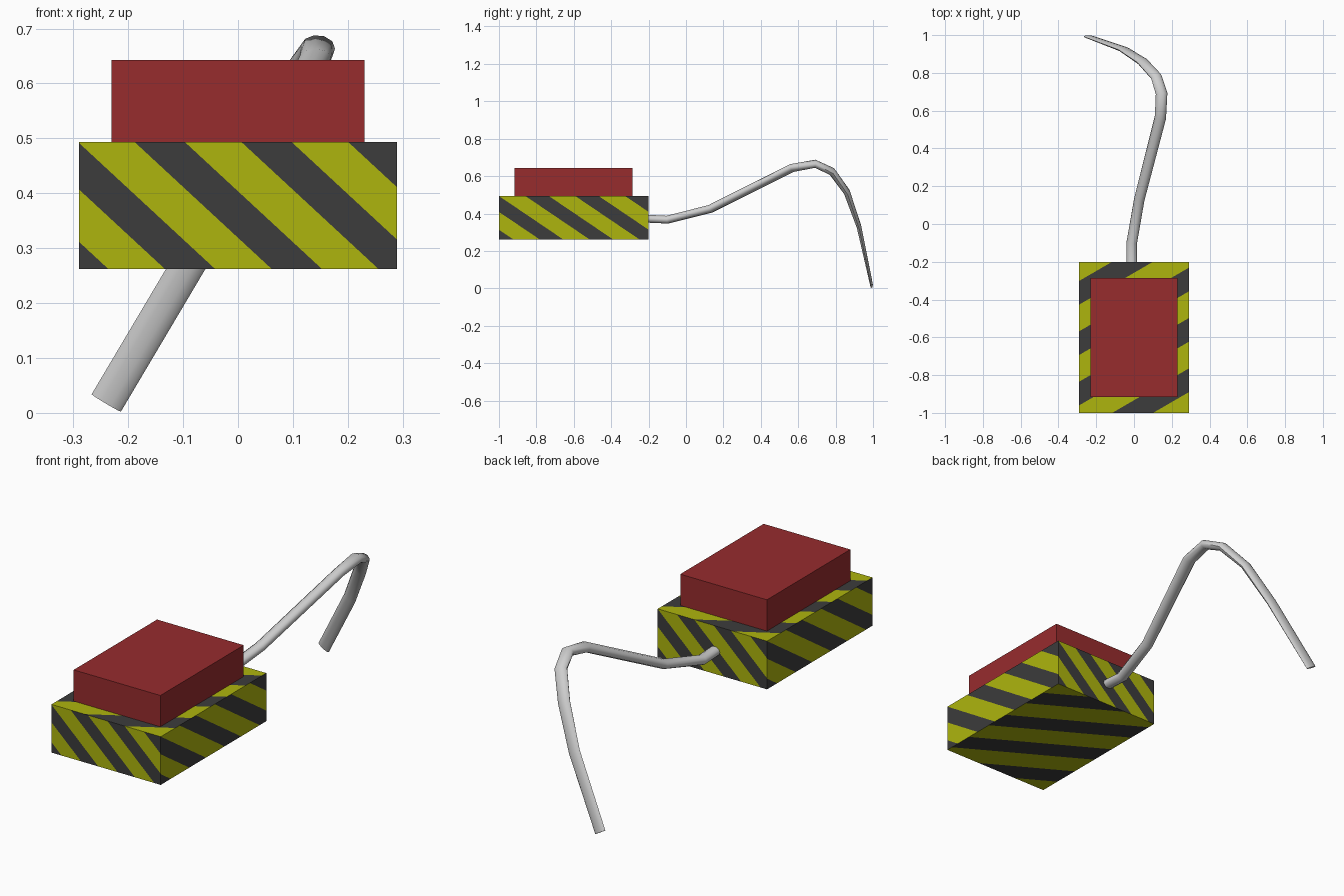
import bpy, bmesh, math
from mathutils import Vector

if "Cube" in bpy.data.objects:
    bpy.data.objects.remove(bpy.data.objects["Cube"])


def material(name, rgb):
    m = bpy.data.materials.new(name)
    m.diffuse_color = (*rgb, 1)
    m.use_nodes = True
    m.node_tree.nodes["Principled BSDF"].inputs["Base Color"].default_value = m.diffuse_color
    return m


yellow = material("warning yellow", (0.42, 0.46, 0.004))
dark = material("charcoal", (0.045, 0.045, 0.045))
red = material("dark red", (0.31, 0.025, 0.027))
grey = material("light grey", (0.62, 0.62, 0.62))


def finish(name, bm, mats):
    bmesh.ops.recalc_face_normals(bm, faces=bm.faces)
    me = bpy.data.meshes.new(name)
    bm.to_mesh(me)
    bm.free()
    for m in mats:
        me.materials.append(m)
    ob = bpy.data.objects.new(name, me)
    bpy.context.collection.objects.link(ob)
    return ob


def box(lo, hi):
    bm = bmesh.new()
    bmesh.ops.create_cube(bm, size=1)
    for v in bm.verts:
        v.co = Vector([l if c < 0 else h for c, l, h in zip(v.co, lo, hi)])
    return bm


# striped base: every face is cut along slanted lines, then bands are coloured
TOP = 0.493
bm = box((-0.29, -1, 0.262), (0.29, -0.2, TOP))
# face normal, stripe gradient, dark band start, period
stripes = [
    ((0, -1, 0), (1, 0, 1.08), -0.188 + TOP * 1.08, 0.1945),
    ((0, 1, 0), (-1, 0, 1.08), -0.188 + TOP * 1.08, 0.1945),
    ((1, 0, 0), (0, 1, 1.48), -0.858 + TOP * 1.48, 0.2667),
    ((-1, 0, 0), (0, -1, 1.48), 0.342 + TOP * 1.48, 0.2667),
    ((0, 0, 1), (0.58, -1, 0), 0.101 + 0.2 - 0.168, 0.2667),
    ((0, 0, -1), (0.58, 1, 0), 0.0, 0.2667),
]
for normal, grad, start, period in stripes:
    n, g = Vector(normal), Vector(grad)
    own = lambda: [f for f in bm.faces if f.normal.dot(n) > 0.9]
    bm.normal_update()
    vals = [v.co.dot(g) for f in own() for v in f.verts]
    k0 = math.floor((min(vals) - start) / period)
    k1 = math.ceil((max(vals) - start) / period)
    for k in range(k0, k1 + 1):
        for edge in (0, 0.47):
            c = start + (k + edge) * period
            fs = own()
            geom = fs + list({e for f in fs for e in f.edges}) + list({v for f in fs for v in f.verts})
            bmesh.ops.bisect_plane(bm, geom=geom, dist=1e-5, plane_co=g * (c / g.length_squared), plane_no=g)
            bm.normal_update()
    for f in own():
        t = (f.calc_center_median().dot(g) - start) / period
        f.material_index = 1 if t % 1 < 0.47 else 0
finish("striped_base", bm, [yellow, dark])

# red button block on top
finish("red_button", box((-0.23, -0.917, TOP), (0.23, -0.285, 0.643)), [red])

# drooping cable: x, y, z, half thickness, half width
path = [
    (-0.012, -0.20, 0.372, 0.022, 0.028), (-0.012, -0.10, 0.367, 0.022, 0.028),
    (0.028, 0.13, 0.425, 0.022, 0.028), (0.14, 0.565, 0.643, 0.022, 0.031),
    (0.146, 0.69, 0.666, 0.022, 0.031), (0.118, 0.78, 0.625, 0.021, 0.031),
    (0.045, 0.86, 0.515, 0.018, 0.031), (-0.055, 0.925, 0.33, 0.013, 0.031),
    (-0.24, 0.992, 0.018, 0.007, 0.031),
]
SIDES = 10
pts = [Vector(p[:3]) for p in path]
bm = bmesh.new()
rings = []
last = len(path) - 1
for i, p in enumerate(path):
    t = (pts[min(i + 1, last)] - pts[max(i - 1, 0)]).normalized()
    if i == 0:
        t = Vector((0, 1, 0))
    s = i / last
    side = t.cross(Vector((0, s, 1 - s))).normalized()
    up = side.cross(t)
    rings.append([bm.verts.new(pts[i] + side * p[4] * math.cos(a) + up * p[3] * math.sin(a))
                  for a in (j * math.tau / SIDES for j in range(SIDES))])
for a, b in zip(rings, rings[1:]):
    for j in range(SIDES):
        k = (j + 1) % SIDES
        bm.faces.new((a[j], a[k], b[k], b[j]))
bm.faces.new(rings[0])
bm.faces.new(rings[-1])
cable = finish("cable", bm, [grey])
bpy.context.view_layer.objects.active = cable
cable.select_set(True)
bpy.ops.object.shade_smooth_by_angle(angle=math.radians(50))
